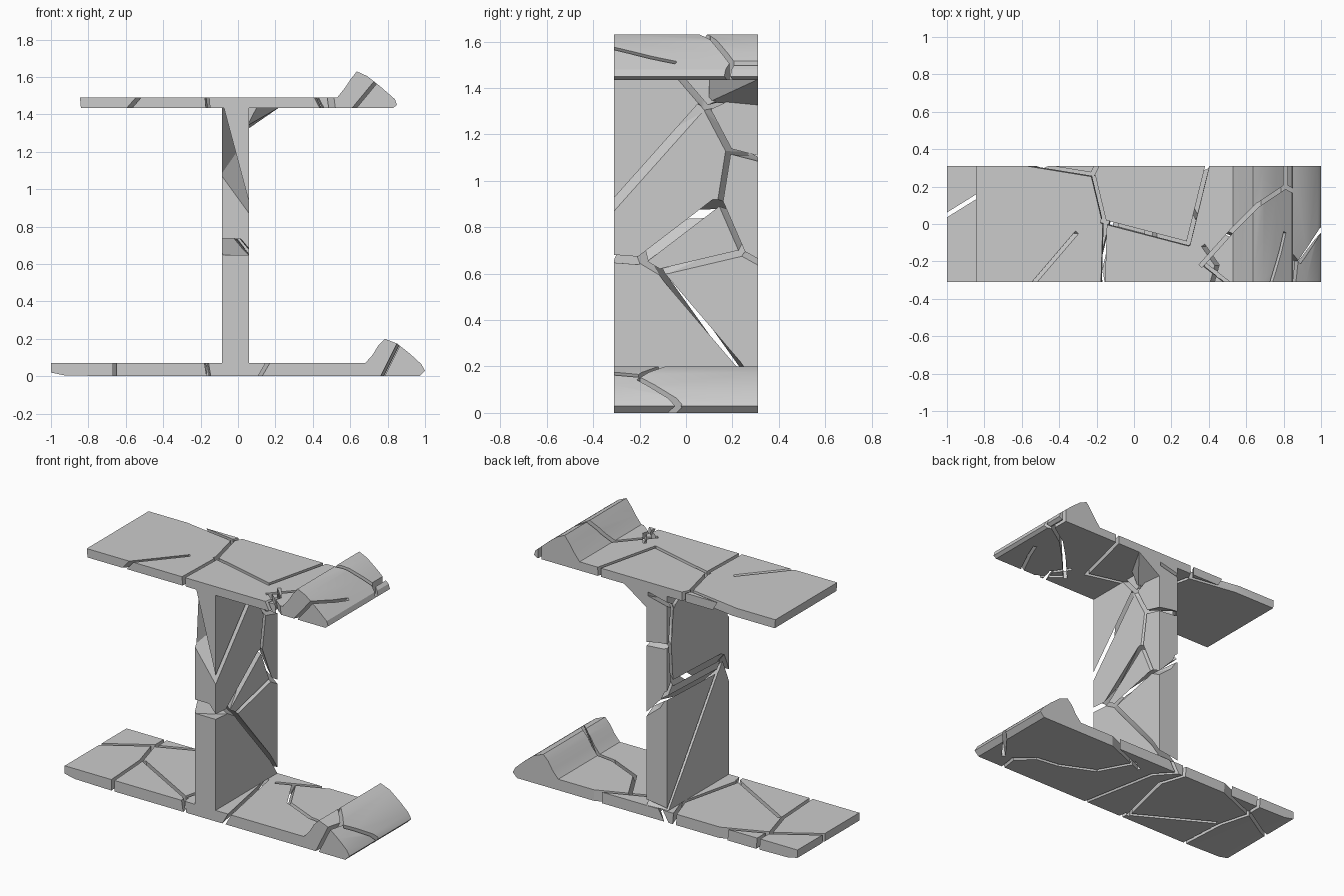
import bpy
import bmesh
from mathutils import Vector

HALF_DEPTH = 0.31
GAP = 0.022

default_cube = bpy.data.objects.get("Cube")
if default_cube:
    bpy.data.objects.remove(default_cube, do_unlink=True)

# Single stone colour
stone = bpy.data.materials.new("stone grey")
stone.use_nodes = True
stone.diffuse_color = (0.6, 0.6, 0.6, 1)
stone.node_tree.nodes["Principled BSDF"].inputs["Base Color"].default_value = stone.diffuse_color


def make_object(name, bm):
    bmesh.ops.recalc_face_normals(bm, faces=bm.faces)
    mesh = bpy.data.meshes.new(name)
    bm.to_mesh(mesh)
    bm.free()
    mesh.materials.append(stone)
    obj = bpy.data.objects.new(name, mesh)
    bpy.context.collection.objects.link(obj)
    return obj


def extrude_profile(name, profile):
    """Extrude an x-z outline along y."""
    bm = bmesh.new()
    face = bm.faces.new([bm.verts.new((x, -HALF_DEPTH, z)) for x, z in profile])
    grown = bmesh.ops.extrude_face_region(bm, geom=[face])["geom"]
    moved = [v for v in grown if isinstance(v, bmesh.types.BMVert)]
    bmesh.ops.translate(bm, verts=moved, vec=(0, 2 * HALF_DEPTH, 0))
    return make_object(name, bm)


def strip_corners(a, b):
    """Corners of a thin strip running from a to b."""
    a, b = Vector(a), Vector(b)
    along = (b - a).normalized()
    side = Vector((-along.y, along.x)) * GAP / 2
    a, b = a - along * GAP / 3, b + along * GAP / 3
    return [a + side, a - side, b - side, b + side]


def crack(obj, cracks, near, far, place):
    """Cut gaps through a slab; every crack has a near path and a far path."""
    bm = bmesh.new()
    for near_path, far_path in cracks:
        for i in range(len(near_path) - 1):
            verts = []
            for path, depth in ((near_path, near), (far_path, far)):
                for p in strip_corners(path[i], path[i + 1]):
                    verts.append(bm.verts.new(place(p.x, p.y, depth)))
            bmesh.ops.convex_hull(bm, input=verts)
    cutter = make_object("crack_cutter", bm)
    cutter.hide_render = True
    mod = obj.modifiers.new("cracks", "BOOLEAN")
    mod.operation = "DIFFERENCE"
    mod.solver = "EXACT"
    mod.use_self = True
    mod.object = cutter
    graph = bpy.context.evaluated_depsgraph_get()
    cut_mesh = bpy.data.meshes.new_from_object(obj.evaluated_get(graph))
    obj.modifiers.clear()
    obj.data = cut_mesh
    bpy.data.objects.remove(cutter, do_unlink=True)


def leaning(path, dx=0.0, dy=0.0):
    return path, [(x + dx, y + dy) for x, y in path]


def upright(u, v, depth):
    return (u, v, depth)


def sideways(u, v, depth):
    return (depth, u, v)


# Top slab with its raised lip
top_slab = extrude_profile("top_slab", [
    (-0.84, 1.435), (0.83, 1.435), (0.85, 1.45), (0.84, 1.48), (0.76, 1.55),
    (0.69, 1.605), (0.635, 1.63), (0.6, 1.585), (0.57, 1.54), (0.53, 1.49), (-0.845, 1.49)])
crack(top_slab, [
    leaning([(-0.66, 0.32), (-0.23, 0.25), (-0.19, 0.33)], 0.01, 0.02),
    leaning([(-0.23, 0.25), (-0.17, 0), (-0.18, -0.33)], 0.02),
    leaning([(-0.17, -0.05), (-0.41, -0.33)], -0.2),
    leaning([(-0.17, 0), (0.29, -0.12), (0.4, 0.33)], 0, 0.02),
    leaning([(0.29, -0.12), (0.36, -0.22), (0.33, -0.33)], 0.12),
    leaning([(0.36, -0.22), (0.5, -0.33)], 0.03),
    leaning([(0.36, -0.22), (0.53, -0.03), (0.66, 0.1), (0.81, 0.2), (0.81, 0.33)]),
    leaning([(0.81, 0.2), (0.9, 0.15)]),
    leaning([(0.79, -0.33), (0.88, -0.15), (0.92, -0.05)], -0.19),
], 1.65, 1.42, upright)

# Upright web between the slabs
web = extrude_profile("web", [(-0.085, 0.07), (0.06, 0.07), (0.06, 1.435), (-0.085, 1.435)])
crack(web, [
    ([(-0.04, 1.45), (0.08, 1.31), (0.175, 1.13), (0.14, 0.91)],
     [(0.1, 1.45), (0.27, 1.35), (0.29, 1.13), (0.27, 0.87)]),
    ([(0.14, 0.91), (0.24, 0.68), (0.33, 0.63)],
     [(0.27, 0.87), (0.33, 0.8), (0.36, 0.75)]),
    ([(0.08, 1.31), (0.33, 1.43)], [(0.25, 1.35), (0.35, 1.4)]),
    ([(0.08, 1.31), (-0.33, 0.85)], [(-0.3, 1.5), (-0.33, 1.08)]),
    ([(0.175, 1.13), (0.33, 1.09)], [(0.29, 1.13), (0.35, 1.1)]),
    ([(0.14, 0.91), (-0.2, 0.65)], [(0.27, 0.87), (-0.25, 0.85)]),
    ([(-0.2, 0.65), (-0.1, 0.59), (0.25, 0.18), (0.33, 0.06)],
     [(-0.25, 0.85), (-0.2, 0.78), (0.2, 0.22), (0.33, 0.04)]),
    ([(-0.33, 0.66), (-0.2, 0.65)], [(-0.33, 0.66), (-0.25, 0.85)]),
    ([(-0.1, 0.6), (0.24, 0.68), (0.33, 0.63)], [(-0.2, 0.78), (0.33, 0.8), (0.36, 0.75)]),
], 0.07, -0.095, sideways)

# Wedge shaped chunk in the rear upper corner
bm = bmesh.new()
for point in ((0.05, 0.1, 1.34), (0.05, 0.31, 1.32), (0.05, 0.1, 1.437),
              (0.1, 0.1, 1.437), (0.22, 0.31, 1.437), (0.05, 0.31, 1.437)):
    bm.verts.new(point)
bmesh.ops.convex_hull(bm, input=bm.verts)
corner_chunk = make_object("corner_chunk", bm)

# Bottom slab with its raised lip
bottom_slab = extrude_profile("bottom_slab", [
    (-0.93, 0.005), (-0.66, 0), (0.97, 0), (1, 0.03), (0.98, 0.065), (0.92, 0.12),
    (0.85, 0.175), (0.785, 0.2), (0.75, 0.165), (0.72, 0.115), (0.68, 0.07),
    (-1, 0.07), (-1, 0.02)])
crack(bottom_slab, [
    leaning([(-0.66, -0.33), (-0.68, 0), (-0.74, 0.21), (-1.03, 0.03)]),
    leaning([(-0.74, 0.21), (-0.74, 0.33)], 0.02),
    leaning([(-0.74, 0.21), (-0.45, 0.33)], 0.02),
    leaning([(-0.68, 0), (-0.2, -0.27), (-0.19, -0.33)], 0.04),
    leaning([(-0.2, -0.27), (-0.1, 0.15), (-0.16, 0.33)], 0.02),
    leaning([(0.25, -0.33), (0.15, 0.2), (0.03, 0.33)], -0.14),
    leaning([(0.13, 0.2), (0.45, 0.33)]),
    leaning([(0.88, -0.33), (0.9, -0.2), (0.79, -0.1), (0.64, -0.08), (0.42, 0.02), (0.3, 0.24)], -0.12),
    leaning([(0.9, -0.2), (1.03, -0.03)], -0.04),
], 0.22, -0.02, upright)

# Crisp edges, soft lip curves
for obj in (top_slab, web, corner_chunk, bottom_slab):
    bpy.ops.object.select_all(action="DESELECT")
    obj.select_set(True)
    bpy.context.view_layer.objects.active = obj
    bpy.ops.object.shade_smooth_by_angle(angle=0.35)
